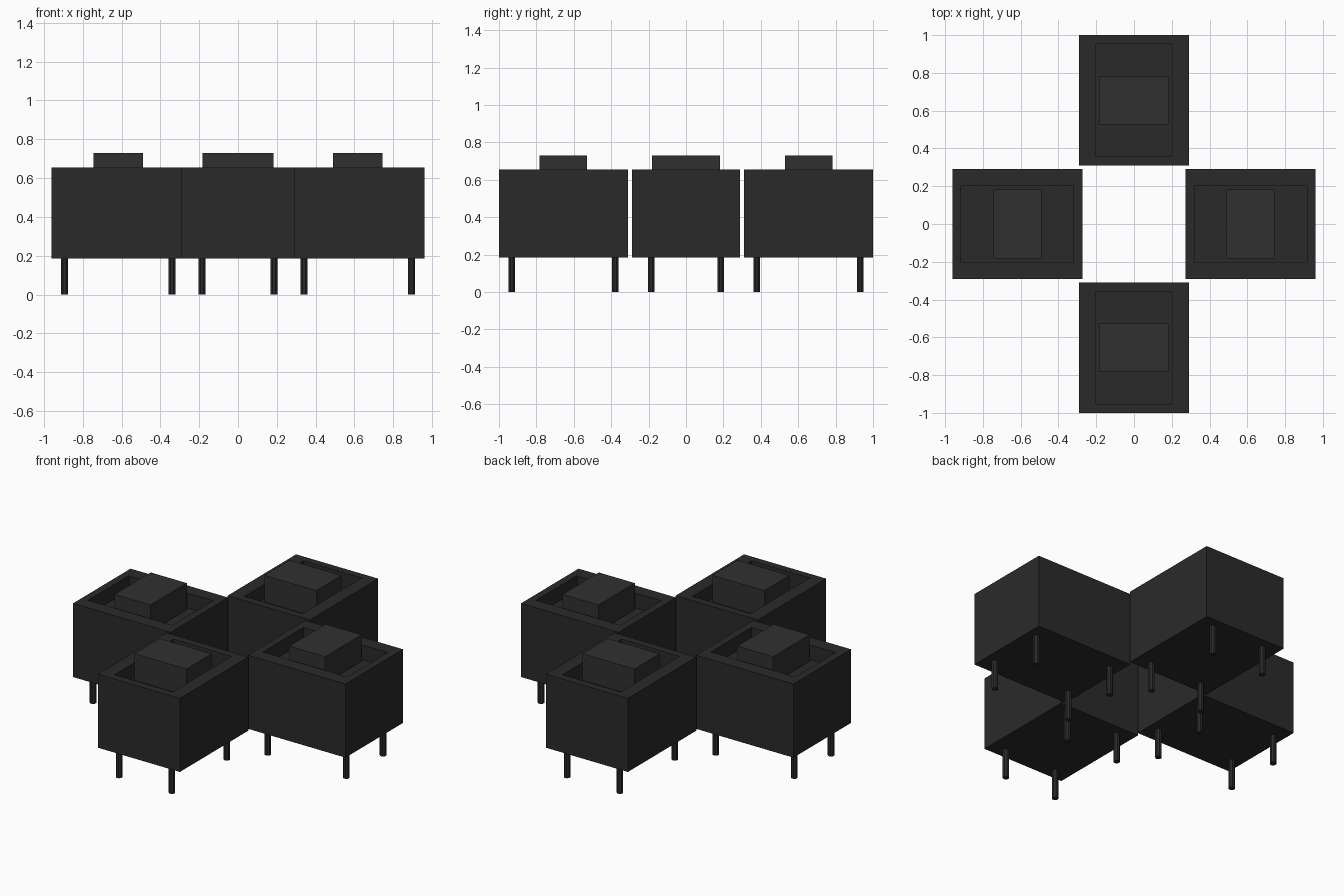
import bpy, bmesh
from math import radians, pi
from mathutils import Matrix, Vector

if "Cube" in bpy.data.objects:
    bpy.data.objects.remove(bpy.data.objects["Cube"])

HALF_W, HALF_L = 0.29, 0.345      # housing half sizes (width, length)
BOTTOM, TOP, FLOOR = 0.185, 0.655, 0.56


def material(name, grey):
    mat = bpy.data.materials.new(name)
    mat.diffuse_color = (grey, grey, grey, 1)
    mat.use_nodes = True
    mat.node_tree.nodes["Principled BSDF"].inputs["Base Color"].default_value = mat.diffuse_color
    return mat


shell = material("dark_plastic", 0.023)
cap = material("cap_plastic", 0.03)


def finish(bm, name, mat, place):
    mesh = bpy.data.meshes.new(name)
    bmesh.ops.transform(bm, matrix=place, verts=bm.verts)
    bm.to_mesh(mesh)
    bm.free()
    mesh.materials.append(mat)
    bpy.context.collection.objects.link(bpy.data.objects.new(name, mesh))


def box(half_x, half_y, z0, z1):
    bm = bmesh.new()
    size = Matrix.Diagonal((2 * half_x, 2 * half_y, z1 - z0, 1))
    bmesh.ops.create_cube(bm, size=1, matrix=Matrix.Translation((0, 0, (z0 + z1) / 2)) @ size)
    return bm


def build_switch(side, place):
    # Housing with a rectangular recess in the top
    bm = box(HALF_W, HALF_L, BOTTOM, TOP)
    bm.normal_update()
    top = next(f for f in bm.faces if f.normal.z > 0.9)
    bmesh.ops.inset_region(bm, faces=[top], thickness=0.05)
    for v in top.verts:
        v.co.x = 0.205 if v.co.x > 0 else -0.205
        v.co.y = 0.298 if v.co.y > 0 else -0.298
    pit = bmesh.ops.extrude_discrete_faces(bm, faces=[top])["faces"]
    bmesh.ops.translate(bm, verts=pit[0].verts[:], vec=(0, 0, FLOOR - TOP))
    finish(bm, side + "_housing", shell, place)

    # Push button standing in the recess
    finish(box(0.183, 0.127, FLOOR, 0.73), side + "_button", cap, place)

    # Four slim pins
    bm = bmesh.new()
    for x in (-0.186, 0.186):
        for y in (-0.277, 0.277):
            spot = Matrix.Translation(Vector((x, y, BOTTOM / 2)))
            bmesh.ops.create_cone(bm, cap_ends=True, segments=8, radius1=0.0195, radius2=0.0195,
                                  depth=BOTTOM, matrix=spot @ Matrix.Rotation(pi / 8, 4, 'Z'))
    finish(bm, side + "_pins", shell, place)


# Four switches in a cross
for side, angle, (x, y) in (("front", 0, (0, -0.655)), ("right", 90, (0.617, 0)),
                            ("back", 180, (0, 0.655)), ("left", 270, (-0.617, 0))):
    build_switch(side, Matrix.Translation((x, y, 0)) @ Matrix.Rotation(radians(angle), 4, 'Z'))
